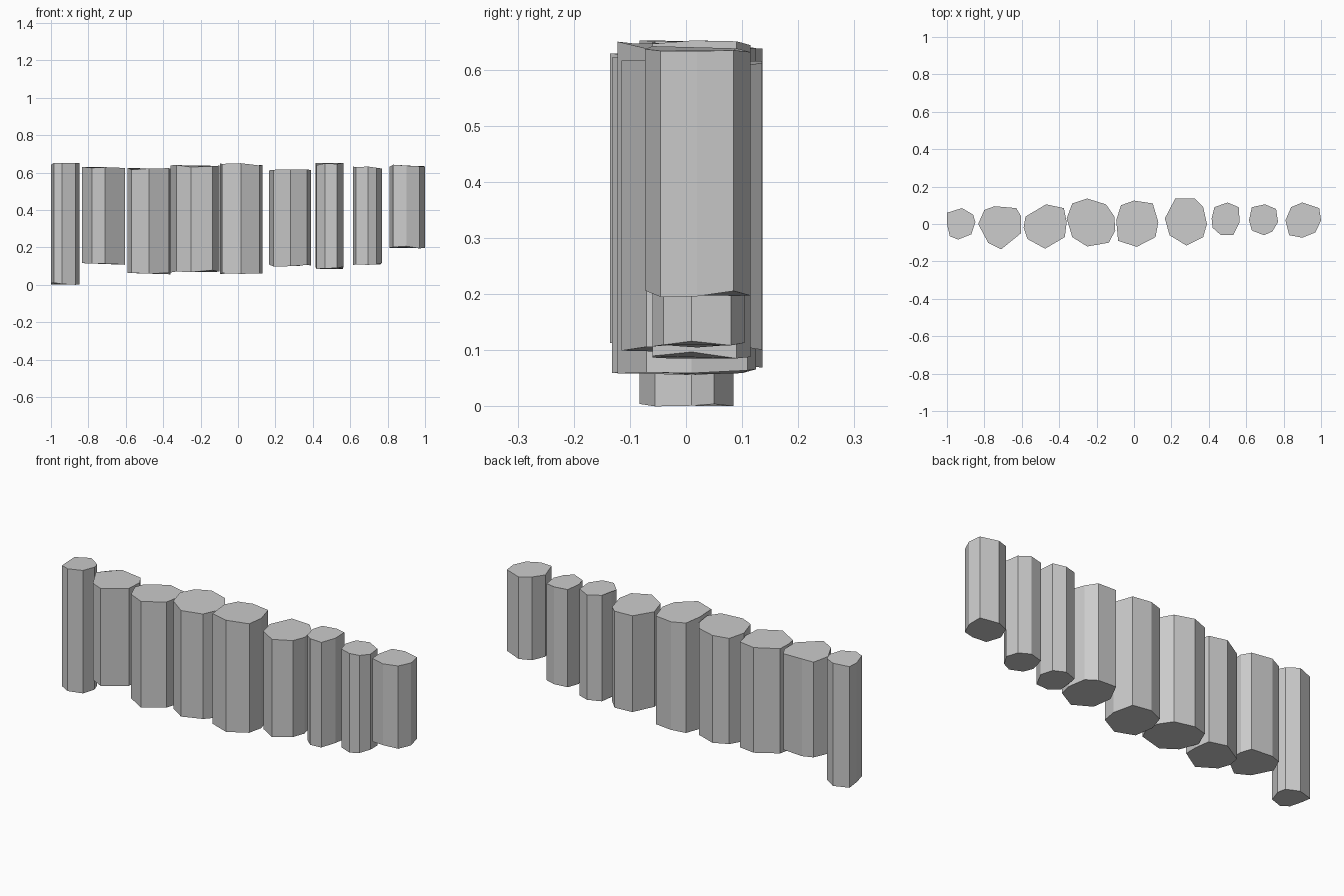
import bpy, bmesh, random

if "Cube" in bpy.data.objects:
    bpy.data.objects.remove(bpy.data.objects["Cube"])

random.seed(4)


def uneven(n, amount=0.013):
    """Small vertex offsets, the least of which is exactly zero."""
    vals = [random.uniform(0, amount) for _ in range(n)]
    low = min(vals)
    return [v - low for v in vals]


def column(name, bottom, top, outline):
    """Faceted rock prism with slightly uneven ends."""
    n = len(outline)
    bm = bmesh.new()
    lower = [bm.verts.new((x, y, bottom + d)) for (x, y), d in zip(outline, uneven(n))]
    upper = [bm.verts.new((x, y, top - d)) for (x, y), d in zip(outline, uneven(n))]
    for i in range(n):
        j = (i + 1) % n
        bm.faces.new((lower[i], lower[j], upper[j], upper[i]))
    bm.faces.new(lower)
    bm.faces.new(upper)
    bmesh.ops.recalc_face_normals(bm, faces=bm.faces)
    mesh = bpy.data.meshes.new(name)
    bm.to_mesh(mesh)
    bm.free()
    bpy.context.collection.objects.link(bpy.data.objects.new(name, mesh))


# Row of columns, left to right
column("rock_column_1", 0, .652, [
    (-1, .06), (-.92, .085), (-.86, .05), (-.848, .01),
    (-.87, -.055), (-.94, -.083), (-.985, -.065), (-1, 0)])
column("rock_column_2", .107, .63, [
    (-.80, .075), (-.745, .095), (-.63, .085), (-.603, .04),
    (-.605, -.05), (-.71, -.135), (-.78, -.10), (-.833, 0)])
column("rock_column_3", .056, .625, [
    (-.58, .04), (-.47, .105), (-.375, .085), (-.36, .01),
    (-.37, -.07), (-.475, -.132), (-.57, -.08), (-.59, -.02)])
column("rock_column_4", .066, .64, [
    (-.36, .03), (-.33, .11), (-.25, .136), (-.15, .105), (-.105, .04),
    (-.10, -.035), (-.135, -.10), (-.25, -.12), (-.33, -.07)])
column("rock_column_5", .057, .65, [
    (-.095, .02), (-.07, .10), (0, .125), (.10, .11),
    (.13, .01), (.115, -.07), (.015, -.122), (-.085, -.09)])
column("rock_column_6", .098, .617, [
    (.165, .03), (.22, .135), (.325, .135), (.37, .09),
    (.39, 0), (.37, -.07), (.28, -.115), (.19, -.06)])
column("rock_column_7", .085, .652, [
    (.415, .03), (.43, .09), (.50, .115), (.56, .09),
    (.565, .01), (.53, -.06), (.465, -.06), (.42, -.02)])
column("rock_column_8", .105, .632, [
    (.615, .02), (.63, .09), (.70, .105), (.76, .08),
    (.77, .01), (.74, -.04), (.695, -.06), (.63, -.035)])
column("rock_column_9", .195, .642, [
    (.81, .02), (.84, .09), (.90, .115), (.99, .085),
    (1, .02), (.97, -.045), (.90, -.073), (.83, -.06)])
